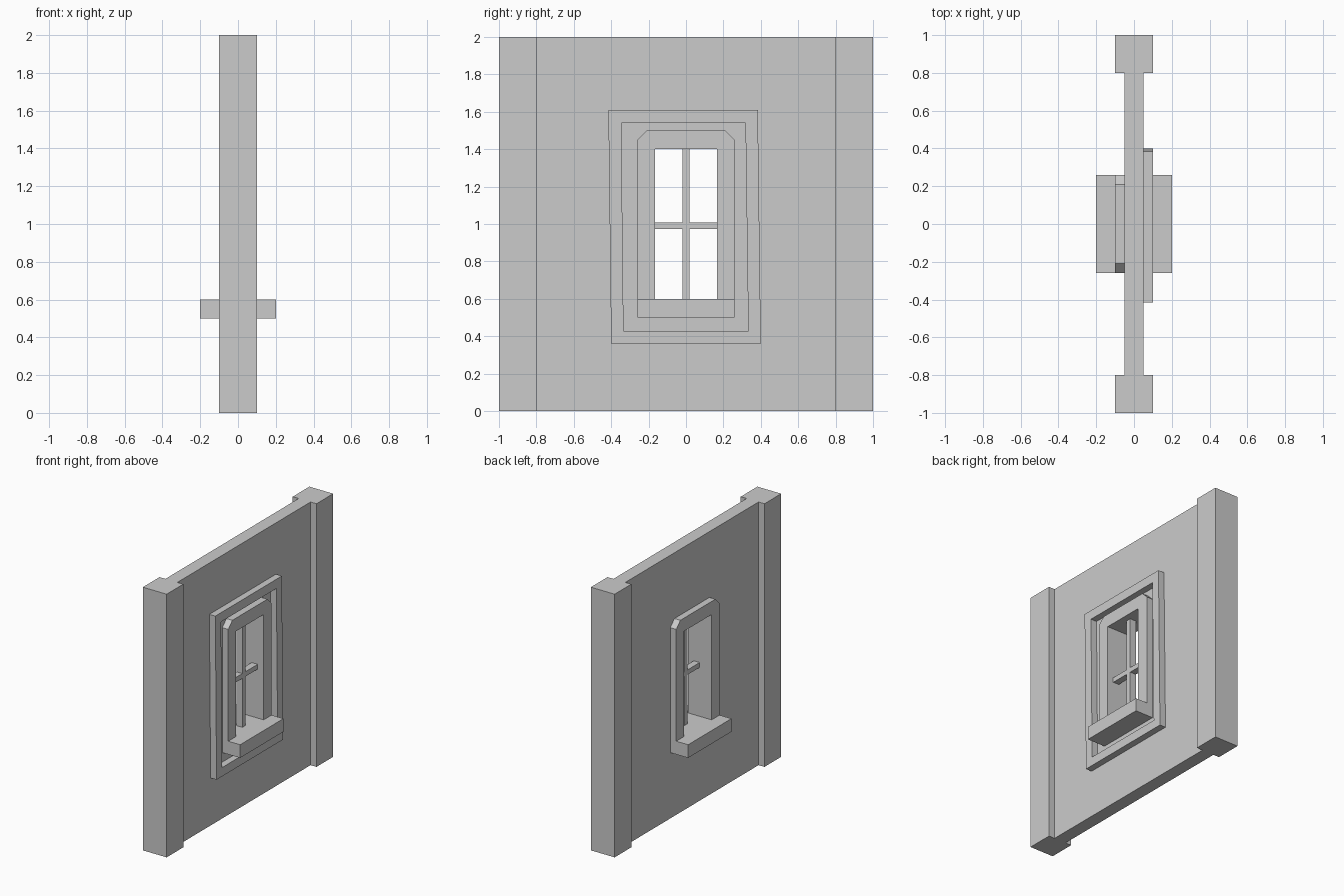
import bpy, bmesh

if "Cube" in bpy.data.objects:
    bpy.data.objects.remove(bpy.data.objects["Cube"])


def panel(name, loops, x0, x1):
    """Extrude closed (y, z) outlines along x; later loops are holes."""
    bm = bmesh.new()
    edges = []
    for loop in loops:
        vs = [bm.verts.new((x0, y, z)) for y, z in loop]
        edges += [bm.edges.new((v, vs[(i + 1) % len(vs)])) for i, v in enumerate(vs)]
    bmesh.ops.triangle_fill(bm, use_beauty=True, use_dissolve=False, edges=edges)
    ext = bmesh.ops.extrude_face_region(bm, geom=bm.faces[:], use_keep_orig=True)
    moved = [g for g in ext["geom"] if isinstance(g, bmesh.types.BMVert)]
    bmesh.ops.translate(bm, verts=moved, vec=(x1 - x0, 0, 0))
    bmesh.ops.recalc_face_normals(bm, faces=bm.faces[:])
    mesh = bpy.data.meshes.new(name)
    bm.to_mesh(mesh)
    bm.free()
    obj = bpy.data.objects.new(name, mesh)
    bpy.context.collection.objects.link(obj)
    return obj


def rect(y0, y1, z0, z1):
    return [(y0, z0), (y1, z0), (y1, z1), (y0, z1)]


# Wall with the window opening (its edges are hidden inside the frame)
panel("wall", [rect(-0.8, 0.8, 0, 2), rect(-0.21, 0.21, 0.55, 1.45)], -0.05, 0.05)

# End pillars
for side, y in (("left", -1.0), ("right", 0.8)):
    panel("pillar_" + side, [rect(y, y + 0.2, 0, 2)], -0.1, 0.1)

# Window frame: chamfered arch standing on the sill
half = [(0.165, 0.6), (0.26, 0.6), (0.26, 1.45), (0.21, 1.5)]
arch = half + [(-y, z) for y, z in reversed(half)] + [(-0.165, 1.4), (0.165, 1.4)]
panel("window_frame", [arch], -0.1, 0.1)

# Sill projecting on both sides
panel("window_sill", [rect(-0.26, 0.26, 0.5, 0.6)], -0.2, 0.2)

# Glazing bars, set towards the outer face
panel("vertical_bar", [rect(-0.019, 0.019, 0.6, 1.4)], 0.0, 0.05)
panel("horizontal_bar", [rect(-0.165, 0.165, 0.972, 1.009)], 0.0, 0.05)

# Slightly crooked outer trim on the +x face
trim_outer = [(-0.40, 0.361), (0.40, 0.361), (0.384, 1.61), (-0.415, 1.61)]
trim_inner = [(-0.334, 0.428), (0.333, 0.428), (0.318, 1.54), (-0.346, 1.54)]
panel("outer_trim", [trim_outer, trim_inner], 0.05, 0.1)
